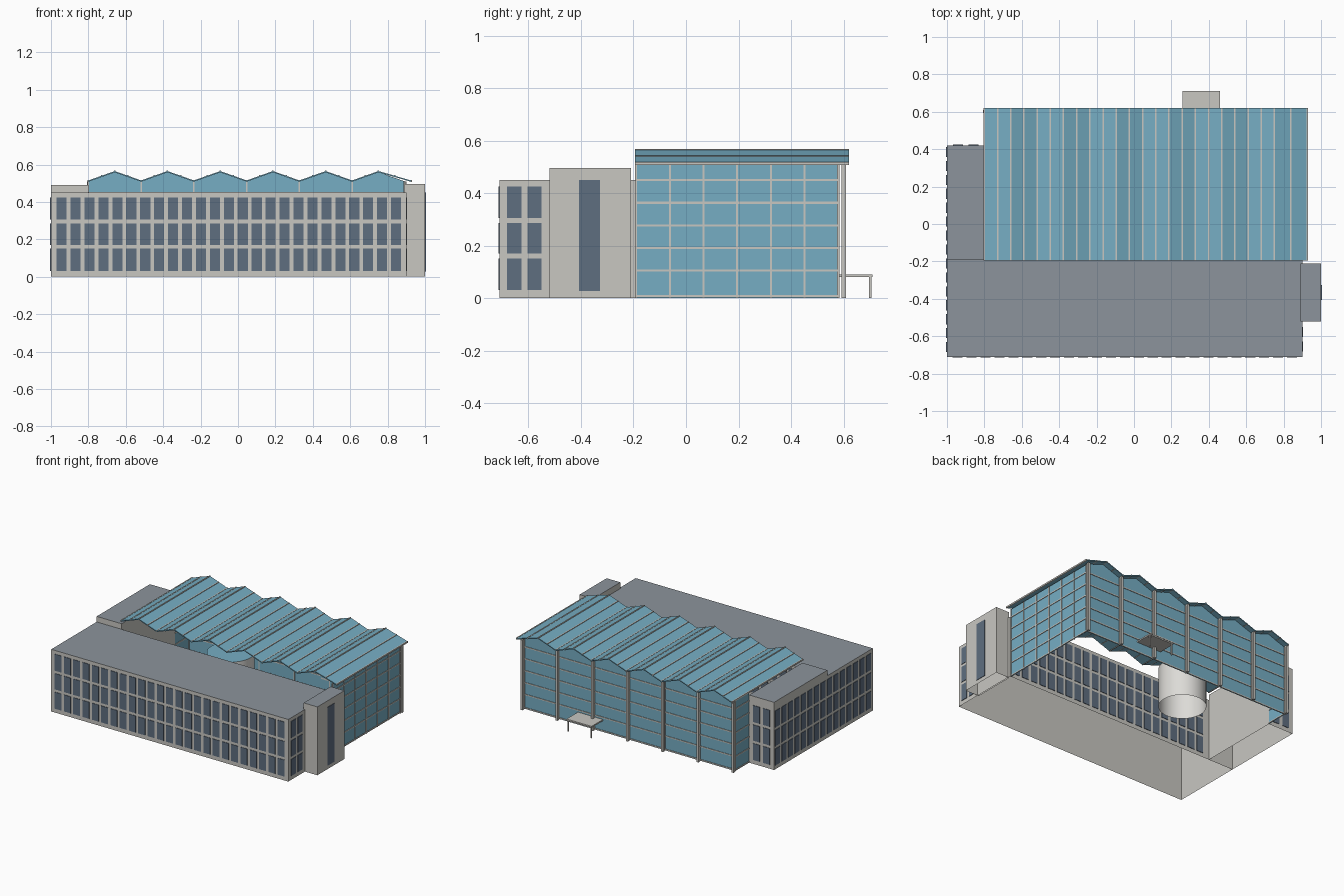
import bpy, bmesh, math
from mathutils import Vector

cube = bpy.data.objects.get("Cube")
if cube:
    bpy.data.objects.remove(cube, do_unlink=True)


def material(name, rgb):
    m = bpy.data.materials.new(name)
    m.use_nodes = True
    m.diffuse_color = (*rgb, 1)
    m.node_tree.nodes["Principled BSDF"].inputs["Base Color"].default_value = (*rgb, 1)
    return m


WALL = material("warm_grey_wall", (0.58, 0.57, 0.535))
ROOF = material("slate_grey_roof", (0.262, 0.296, 0.332))
GLASS = material("light_blue_glass", (0.181, 0.42, 0.55))
WINDOW = material("dark_blue_window", (0.114, 0.156, 0.216))
PALE = material("pale_plaster", (0.72, 0.71, 0.68))


def finish(name, bm, *mats):
    mesh = bpy.data.meshes.new(name)
    bm.to_mesh(mesh)
    bm.free()
    for m in mats:
        mesh.materials.append(m)
    ob = bpy.data.objects.new(name, mesh)
    bpy.context.collection.objects.link(ob)
    return ob


def add_box(bm, lo, hi):
    lo, hi = Vector(lo), Vector(hi)
    verts = bmesh.ops.create_cube(bm, size=1)["verts"]
    for v in verts:
        v.co = (lo + hi) / 2 + v.co * (hi - lo)
    return verts


def boxes(name, spans, mat):
    bm = bmesh.new()
    for lo, hi in spans:
        add_box(bm, lo, hi)
    return finish(name, bm, mat)


def block(name, lo, hi):
    """Hollow building volume: open below, grey on top."""
    bm = bmesh.new()
    add_box(bm, lo, hi)
    bm.normal_update()
    floor = [f for f in bm.faces if f.normal.z < -0.5]
    bmesh.ops.delete(bm, geom=floor, context="FACES_ONLY")
    for f in bm.faces:
        f.material_index = int(f.normal.z > 0.5)
    return finish(name, bm, WALL, ROOF)


# Main volumes
BACK = -0.19
block("main_block", (-1, -0.71, 0), (0.9, BACK, 0.45))
block("side_wing", (-1, BACK, 0), (-0.8, 0.42, 0.49))
block("stair_tower", (0.89, -0.52, 0), (1, -0.21, 0.495))

# Window plates, three storeys each
ROWS = [(0.03, 0.15), (0.17, 0.285), (0.305, 0.425)]
W, PITCH = 0.054, 0.0745


def window_grid(name, starts, wall, out, along_x, rows=ROWS, width=W):
    a, b = sorted((wall + out * 0.0005, wall + out * 0.004))
    spans = []
    for s in starts:
        for z0, z1 in rows:
            if along_x:
                spans.append(((s, a, z0), (s + width, b, z1)))
            else:
                spans.append(((a, s, z0), (b, s + width, z1)))
    boxes(name, spans, WINDOW)


columns = [-0.97 + i * PITCH for i in range(25)]
window_grid("front_windows", columns, -0.71, -1, True)
window_grid("courtyard_windows", [c for c in columns if c > -0.79], BACK, 1, True)
window_grid("wing_end_windows", [-0.968, -0.886], 0.42, 1, True)
window_grid("right_side_windows", [-0.685 + i * PITCH for i in range(15)], -1, -1, False)
window_grid("left_side_windows", [-0.681, -0.604], 0.9, 1, False)
window_grid("tower_window", [-0.407], 1, 1, False, [(0.027, 0.45)], 0.08)

# Folded atrium roof
BAYS, X0, BAY = 6, -0.8, 0.282
LOW, HIGH, Y0, Y1 = 0.515, 0.565, -0.195, 0.62
valleys = [X0 + i * BAY for i in range(BAYS + 1)]
ridge_line = []
for x in valleys[:-1]:
    ridge_line += [(x, LOW), (x + BAY / 2, HIGH)]
ridge_line.append((0.925, LOW))

bm = bmesh.new()
rows = [[bm.verts.new((x, y, z)) for x, z in ridge_line] for y in (Y0, Y1)]
for i in range(len(ridge_line) - 1):
    bm.faces.new((rows[0][i], rows[0][i + 1], rows[1][i + 1], rows[1][i]))
roof = finish("folded_glass_roof", bm, GLASS)
thick = roof.modifiers.new("thickness", "SOLIDIFY")
thick.thickness = 0.007
thick.offset = -1

# Roof bars on folds and halfway down each slope
bars = []
for (xa, za), (xb, zb) in zip(ridge_line, ridge_line[1:]):
    bars += [(xa, za), ((xa + xb) / 2, (za + zb) / 2)]
bars.append(ridge_line[-1])
boxes("roof_bars", [((x - 0.004, Y0, z - 0.008), (x + 0.004, Y1, z + 0.003))
                    for x, z in bars], WALL)

# Glass curtain walls
GY, GX = 0.58, 0.89
bm = bmesh.new()
for x in valleys:
    if x < 0.8:
        outline = [(x, 0), (x + BAY, 0), (x + BAY, LOW - 0.005),
                   (x + BAY / 2, HIGH - 0.006), (x, LOW - 0.005)]
        bm.faces.new([bm.verts.new((px, GY, pz)) for px, pz in outline])
for x, ya in ((GX, BACK), (X0, 0.42)):
    corners = [(ya, 0), (GY, 0), (GY, LOW - 0.005), (ya, LOW - 0.005)]
    bm.faces.new([bm.verts.new((x, y, z)) for y, z in corners])
finish("glass_walls", bm, GLASS)

# Mullions and rails
T = 0.004
frame = []
for z in (0.008, 0.105, 0.19, 0.277, 0.363, 0.45):
    frame.append(((X0, GY - T, z - T), (GX, GY + T, z + T)))
    frame.append(((GX - T, BACK, z - T), (GX + T, GY, z + T)))
    frame.append(((X0 - T, 0.42, z - T), (X0 + T, GY, z + T)))
for i in range(7):
    y = BACK + (i + 0) * (GY - BACK) / 6
    frame.append(((GX - T, y - T, 0), (GX + T, y + T, LOW - 0.005)))
for x in valleys:
    frame.append(((x - T, GY - T, 0), (x + T, GY + T, LOW - 0.005)))
boxes("glass_wall_mullions", frame, WALL)

# Columns in front of the rear glass
boxes("rear_columns", [((x - 0.008, 0.593, 0), (x + 0.008, 0.609, LOW - 0.006))
                       for x in valleys], WALL)

# Entrance canopy on two legs
canopy = [((0.26, GY, 0.08), (0.46, 0.71, 0.09))]
for x in (0.268, 0.452):
    canopy.append(((x - 0.004, 0.698, 0), (x + 0.004, 0.706, 0.08)))
boxes("entrance_canopy", canopy, WALL)

# Round hall inside the atrium, open below
bm = bmesh.new()
bmesh.ops.create_cone(bm, cap_ends=True, segments=48, radius1=0.157, radius2=0.157, depth=0.28)
bmesh.ops.translate(bm, verts=bm.verts, vec=(-0.22, 0.23, 0.14))
bm.normal_update()
bmesh.ops.delete(bm, geom=[f for f in bm.faces if f.normal.z < -0.5], context="FACES_ONLY")
for f in bm.faces:
    f.material_index = int(f.normal.z > 0.5)
hall = finish("round_hall", bm, PALE, GLASS)
bpy.ops.object.select_all(action="DESELECT")
hall.select_set(True)
bpy.context.view_layer.objects.active = hall
bpy.ops.object.shade_smooth_by_angle(angle=math.radians(40))
